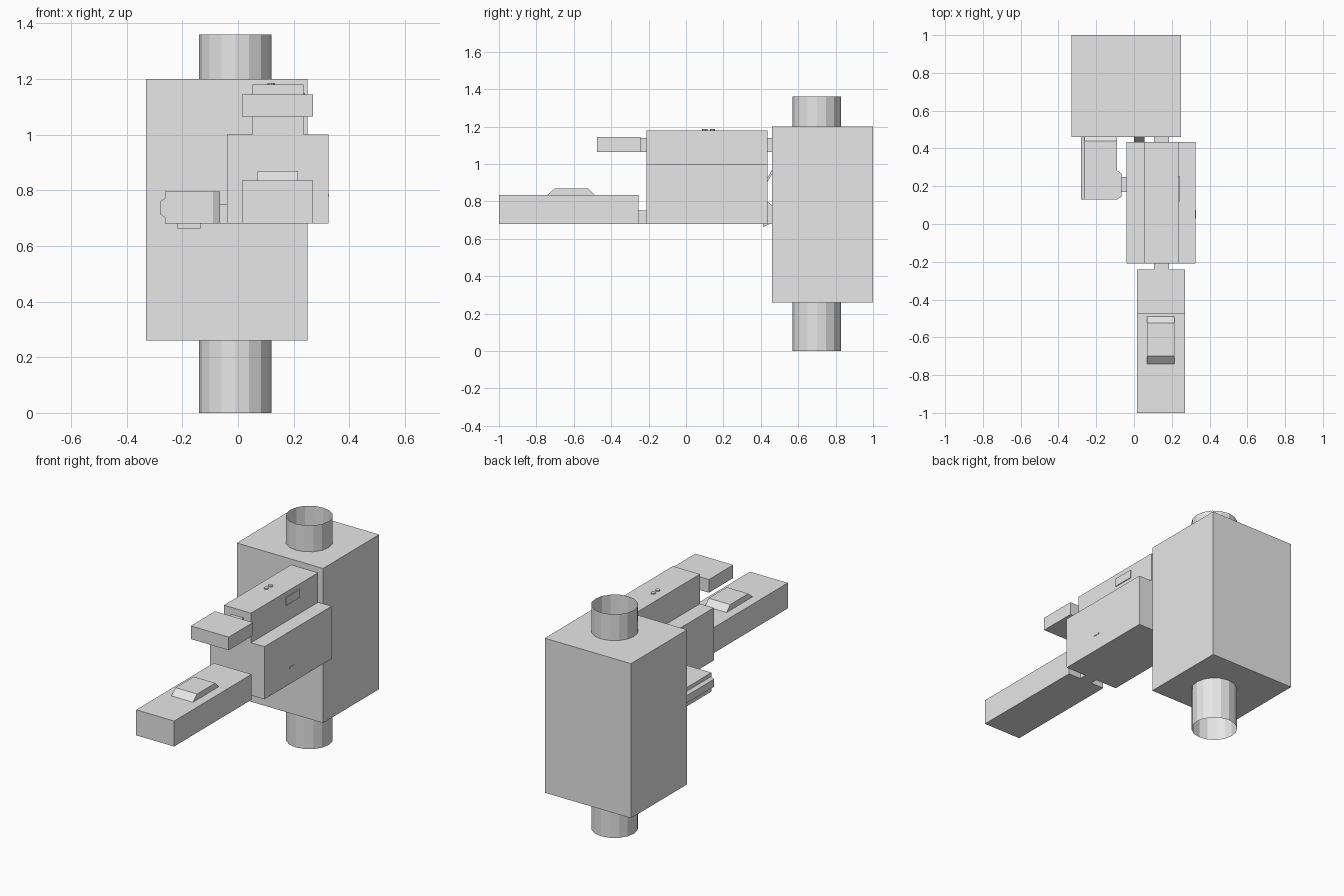
import bpy
import bmesh
from mathutils import Vector

old = bpy.data.objects.get("Cube")
if old:
    bpy.data.objects.remove(old, do_unlink=True)

grey = bpy.data.materials.new("light_grey")
grey.use_nodes = True
colour = (0.8, 0.8, 0.8, 1)
grey.diffuse_color = colour
grey.node_tree.nodes["Principled BSDF"].inputs["Base Color"].default_value = colour


def finish(name, bm):
    bmesh.ops.recalc_face_normals(bm, faces=bm.faces)
    mesh = bpy.data.meshes.new(name)
    bm.to_mesh(mesh)
    bm.free()
    mesh.materials.append(grey)
    ob = bpy.data.objects.new(name, mesh)
    bpy.context.collection.objects.link(ob)
    return ob


def prism(name, axis, points, lo, hi):
    """Extrude a flat outline along one axis; the outline uses the other two axes in order."""
    bm = bmesh.new()
    verts = []
    for p in points:
        co = list(p)
        co.insert("xyz".index(axis), lo)
        verts.append(bm.verts.new(co))
    face = bm.faces.new(verts)
    step = Vector([hi - lo if a == axis else 0 for a in "xyz"])
    ext = bmesh.ops.extrude_face_region(bm, geom=[face], use_keep_orig=True)
    new = [g for g in ext["geom"] if isinstance(g, bmesh.types.BMVert)]
    bmesh.ops.translate(bm, verts=new, vec=step)
    return finish(name, bm)


def box(name, x, y, z):
    corners = [(x[0], y[0]), (x[1], y[0]), (x[1], y[1]), (x[0], y[1])]
    return prism(name, "z", corners, *z)


def tube(name, centre, radius, z, sides, capped):
    bm = bmesh.new()
    bmesh.ops.create_cone(bm, cap_ends=capped, segments=sides, radius1=radius,
                          radius2=radius, depth=z[1] - z[0])
    bmesh.ops.translate(bm, verts=bm.verts, vec=(*centre, (z[0] + z[1]) / 2))
    return finish(name, bm)


# Large housing with an open pipe above and below
box("housing", (-0.33, 0.25), (0.46, 1.0), (0.26, 1.2))
for name, z in (("lower_pipe", (0, 0.26)), ("upper_pipe", (1.2, 1.36))):
    tube(name, (-0.01, 0.70), 0.13, z, 16, False)

# Stepped central body
prism("central_body", "y",
      [(-0.04, 0.68), (0.325, 0.68), (0.325, 1.0), (0.235, 1.0),
       (0.235, 1.18), (0.053, 1.18), (0.053, 1.0), (-0.04, 1.0)], -0.21, 0.435)
box("side_latch", (0.235, 0.24), (0.12, 0.255), (1.10, 1.15))
box("side_marker", (0.325, 0.328), (0.03, 0.075), (0.777, 0.785))
for i, y in enumerate((0.10, 0.142)):
    tube(f"top_stud_{i + 1}", (0.12, y), 0.014, (1.18, 1.186), 10, True)

# Upper bar and its pins
box("upper_bar", (0.015, 0.27), (-0.475, -0.242), (1.065, 1.145))
box("upper_front_pin", (0.105, 0.185), (-0.242, -0.21), (1.065, 1.138))
box("upper_rear_pin", (0.105, 0.185), (0.435, 0.46), (1.065, 1.138))

# Lower bar with a raised sloping pad
box("lower_bar", (0.015, 0.27), (-1.0, -0.255), (0.68, 0.835))
box("lower_front_pin", (0.105, 0.185), (-0.255, -0.21), (0.68, 0.75))
prism("raised_pad", "x",
      [(-0.74, 0.835), (-0.7, 0.87), (-0.525, 0.87), (-0.49, 0.835)], 0.07, 0.215)

# Side unit with lobe, ridge, link and rear flap
prism("side_unit", "z",
      [(-0.262, 0.13), (-0.09, 0.13), (-0.065, 0.145), (-0.065, 0.265),
       (-0.09, 0.285), (-0.09, 0.44), (-0.262, 0.44)], 0.68, 0.795)
prism("side_unit_back", "x",
      [(0.44, 0.68), (0.46, 0.68), (0.46, 0.78), (0.44, 0.795)], -0.262, -0.09)
prism("side_ridge", "y",
      [(-0.262, 0.702), (-0.28, 0.715), (-0.28, 0.76), (-0.262, 0.772)], 0.13, 0.46)
box("side_link", (-0.065, -0.04), (0.17, 0.25), (0.68, 0.75))
prism("rear_flap", "x",
      [(0.412, 0.663), (0.45, 0.68), (0.412, 0.68)], -0.22, -0.135)

# Slanted strut between body and housing
prism("rear_strut", "x",
      [(0.43, 0.895), (0.46, 0.945), (0.46, 0.97), (0.43, 0.915)], 0.0, 0.055)
